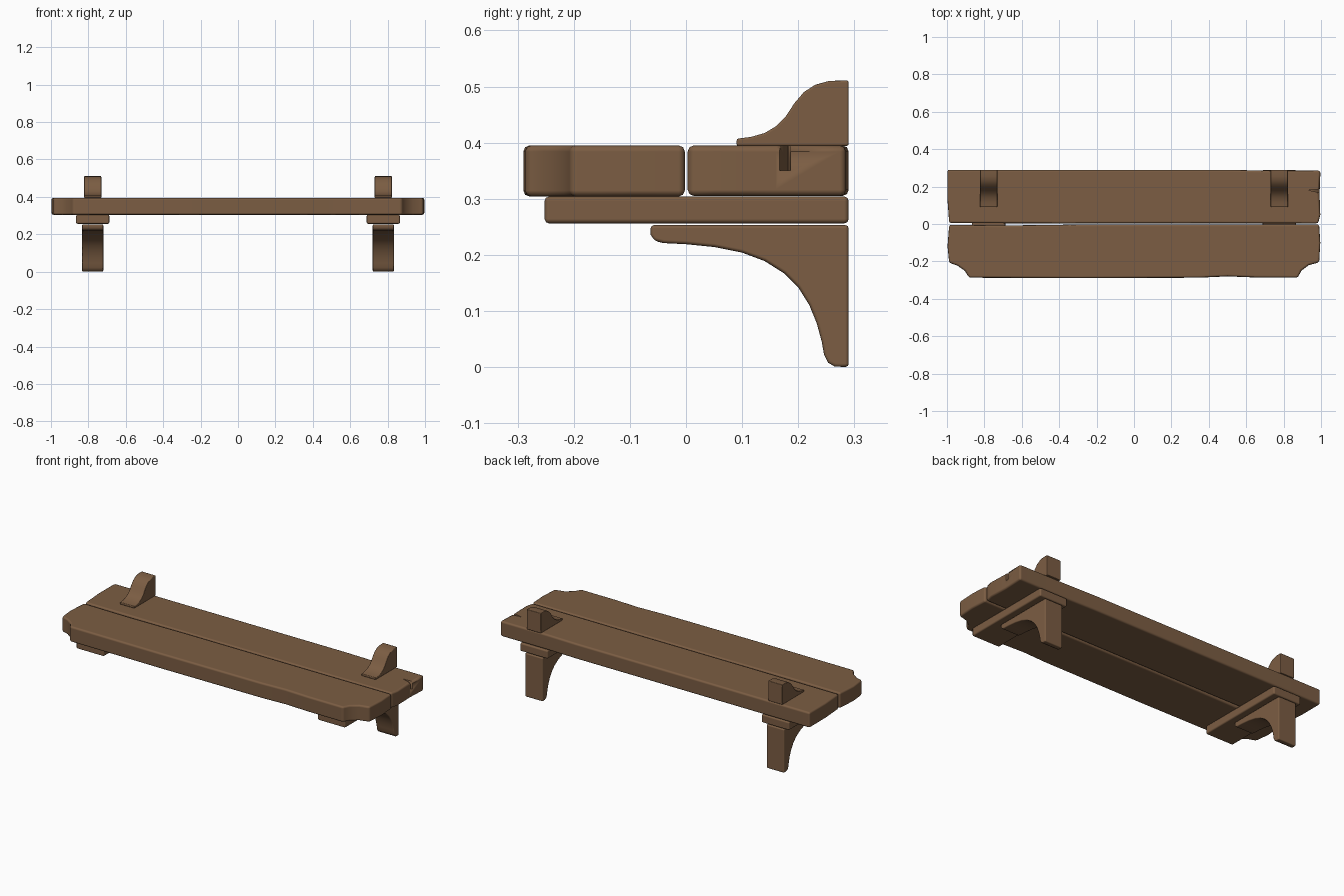
import bpy, bmesh, math
from mathutils import Vector

if "Cube" in bpy.data.objects:
    bpy.data.objects.remove(bpy.data.objects["Cube"])

wood = bpy.data.materials.new("brown wood")
wood.diffuse_color = (0.2, 0.11, 0.056, 1)
wood.use_nodes = True
wood.node_tree.nodes["Principled BSDF"].inputs["Base Color"].default_value = wood.diffuse_color


def extrude(name, pts, to3d, lo, hi, bevel):
    """Solid from a 2D outline swept between lo and hi, with softened edges."""
    bm = bmesh.new()
    face = bm.faces.new([bm.verts.new(to3d(a, b, lo)) for a, b in pts])
    new = bmesh.ops.extrude_face_region(bm, geom=[face])["geom"]
    move = Vector(to3d(0, 0, hi)) - Vector(to3d(0, 0, lo))
    bmesh.ops.translate(bm, vec=move, verts=[v for v in new if isinstance(v, bmesh.types.BMVert)])
    bmesh.ops.recalc_face_normals(bm, faces=bm.faces)
    me = bpy.data.meshes.new(name)
    bm.to_mesh(me)
    bm.free()
    me.materials.append(wood)
    ob = bpy.data.objects.new(name, me)
    bpy.context.collection.objects.link(ob)
    bpy.ops.object.select_all(action='DESELECT')
    bpy.context.view_layer.objects.active = ob
    ob.select_set(True)
    bpy.ops.object.shade_smooth_by_angle(angle=math.radians(35))
    if bevel:
        mod = ob.modifiers.new("soft edges", 'BEVEL')
        mod.width, mod.segments = bevel, 2
        mod.angle_limit = math.radians(35)
        mod.harden_normals = True
    return ob


def flat(a, b, h):       # outline seen from above
    return (a, b, h)


def side(a, b, h):       # outline seen from the side
    return (h, a, b)


# Two shelf planks with slightly uneven, hand-cut edges
back_plank = extrude("back_plank", [
    (-0.998, 0.29), (-0.998, 0.14), (-0.988, 0.005), (-0.4, 0.003), (0.3, 0.004), (0.985, 0.003),
    (0.996, 0.05), (0.992, 0.16), (0.997, 0.285), (0.7, 0.285), (0.5, 0.29)],
    flat, 0.305, 0.395, 0.011)
extrude("front_plank", [
    (-0.988, -0.004), (-0.997, -0.12), (-0.988, -0.207), (-0.945, -0.222), (-0.905, -0.25),
    (-0.882, -0.287), (-0.3, -0.29), (0.35, -0.287), (0.5, -0.28), (0.65, -0.286),
    (0.875, -0.287), (0.895, -0.25), (0.935, -0.22), (0.99, -0.205), (0.996, -0.1), (0.99, -0.002),
    (0.4, -0.003), (-0.3, -0.003), (-0.7, -0.008)],
    flat, 0.304, 0.395, 0.011)

# Split in the right end of the back plank
cutter = extrude("split_cutter", [(0.93, 0.182), (1.02, 0.160), (1.02, 0.188)], flat, 0.35, 0.42, 0)
cutter.hide_render = True
cutter.hide_viewport = True
cutter.display_type = 'WIRE'
mod = back_plank.modifiers.new("split", 'BOOLEAN')
mod.object, mod.operation, mod.solver = cutter, 'DIFFERENCE', 'EXACT'

lower = [(0.29, 0), (0.29, 0.253), (-0.063, 0.253), (-0.063, 0.236), (-0.056, 0.225), (-0.04, 0.221),
         (0.0, 0.219), (0.05, 0.214), (0.1, 0.204), (0.14, 0.189), (0.175, 0.167), (0.2, 0.142),
         (0.22, 0.11), (0.233, 0.078), (0.242, 0.045), (0.246, 0.022), (0.253, 0.008), (0.265, 0.001)]
upper = [(0.09, 0.394), (0.09, 0.407), (0.115, 0.41), (0.14, 0.417), (0.16, 0.429), (0.178, 0.447),
         (0.193, 0.47), (0.21, 0.49), (0.23, 0.503), (0.255, 0.51), (0.29, 0.511), (0.29, 0.394)]
batten = [(-0.252, 0.256), (0.29, 0.256), (0.29, 0.304), (-0.252, 0.304)]

# Batten, curved leg bracket and upper stop on each side
for s, label in ((-1, "left"), (1, "right")):
    x = s * 0.777
    extrude(label + "_batten", batten, side, x - 0.089, x + 0.089, 0.008)
    extrude(label + "_lower_bracket", lower, side, x - 0.057, x + 0.057, 0.006)
    extrude(label + "_upper_bracket", upper, side, x - 0.046, x + 0.046, 0.004)
